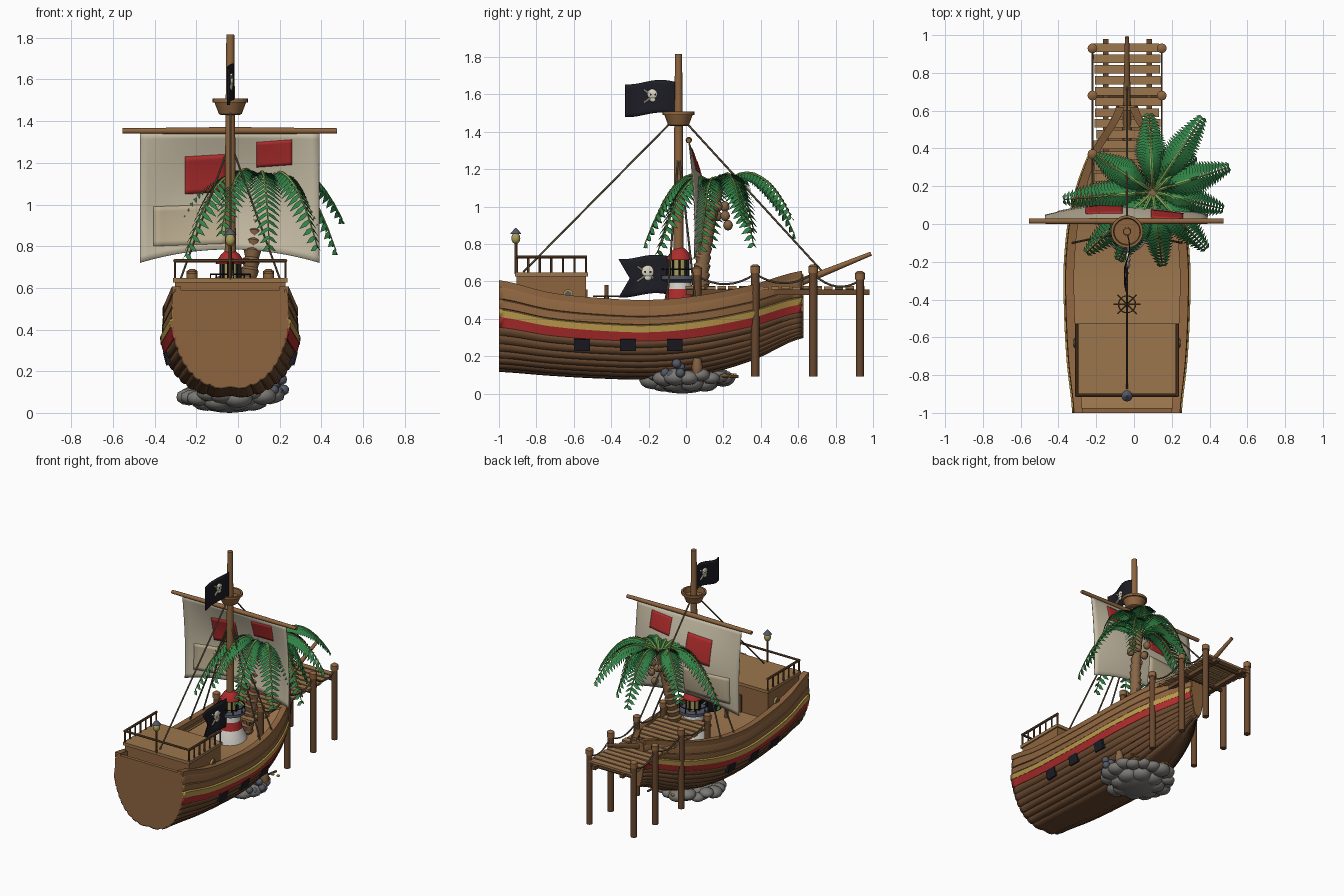
import bpy, bmesh, math, random
from mathutils import Vector as V

if "Cube" in bpy.data.objects:
    bpy.data.objects.remove(bpy.data.objects["Cube"])
random.seed(4)
CX = -0.037
MATS = {}
def mat(n, c):
    m = bpy.data.materials.new(n); m.diffuse_color = (*c, 1); MATS[n] = m
for n, c in dict(wood=(.27,.13,.05), dark=(.14,.065,.028), plank=(.33,.18,.075), red=(.42,.025,.025),
                 gold=(.48,.31,.07), black=(.012,.012,.018), sail=(.56,.5,.37), patch=(.5,.42,.28), bone=(.7,.66,.52),
                 leaf=(.03,.22,.06), rib=(.22,.42,.1), rock=(.2,.19,.175), slate=(.09,.1,.13),
                 rope=(.16,.12,.07), white=(.65,.63,.58), bark=(.24,.13,.06), glass=(.4,.33,.1)).items(): mat(n, c)

def mesh(name, verts, faces, ms, idx=None, smooth=True, thick=0):
    me = bpy.data.meshes.new(name); me.from_pydata([tuple(v) for v in verts], [], faces)
    for m in ([ms] if isinstance(ms, str) else ms): me.materials.append(MATS[m])
    if idx: me.polygons.foreach_set("material_index", idx)
    bm = bmesh.new(); bm.from_mesh(me)
    bmesh.ops.recalc_face_normals(bm, faces=bm.faces); bm.to_mesh(me); bm.free()
    o = bpy.data.objects.new(name, me); bpy.context.collection.objects.link(o)
    if smooth:
        bpy.ops.object.select_all(action='DESELECT'); o.select_set(True)
        bpy.context.view_layer.objects.active = o
        bpy.ops.object.shade_smooth_by_angle(angle=math.radians(40))
    if thick:
        s = o.modifiers.new("thickness", 'SOLIDIFY'); s.thickness = thick; s.offset = 0
    return o

def loft(name, rings, m, closed=True, cap=True, idx=None, thick=0):
    n = len(rings[0]); k = n if closed else n - 1
    f = [(r*n+i, r*n+(i+1) % n, (r+1)*n+(i+1) % n, (r+1)*n+i) for r in range(len(rings)-1) for i in range(k)]
    ids = [idx[i] for r in range(len(rings)-1) for i in range(k)] if idx else None
    if cap and closed: f += [tuple(range(n)), tuple(range((len(rings)-1)*n, len(rings)*n))]
    return mesh(name, [p for r in rings for p in r], f, m, ids, thick=thick)

def tube(name, pts, radii, m, n=12):
    pts = [V(p) for p in pts]; rings = []
    if not isinstance(radii, (list, tuple)): radii = [radii]*len(pts)
    for i, p in enumerate(pts):
        t = (pts[min(i+1, len(pts)-1)] - pts[max(i-1, 0)]).normalized()
        a = t.cross(V((1, 0, 0)) if abs(t.x) < .9 else V((0, 1, 0))).normalized(); b = t.cross(a)
        rings.append([p + radii[i]*(a*math.cos(2*math.pi*j/n) + b*math.sin(2*math.pi*j/n)) for j in range(n)])
    return loft(name, rings, m)

def lathe(name, x, y, prof, m, n=20):
    return loft(name, [[(x+r*math.cos(2*math.pi*j/n), y+r*math.sin(2*math.pi*j/n), z) for j in range(n)] for r, z in prof], m)

def box(name, c, s, m, rot=(0, 0, 0)):
    x, y, z = (v/2 for v in s)
    o = loft(name, [[(-x,-y,h), (x,-y,h), (x,y,h), (-x,y,h)] for h in (-z, z)], m)
    o.location = c; o.rotation_euler = rot
    return o

def ball(name, c, s, m, sub=3):
    bm = bmesh.new(); bmesh.ops.create_icosphere(bm, subdivisions=sub, radius=1)
    for v in bm.verts: v.co = V(c) + V((v.co.x*s[0], v.co.y*s[1], v.co.z*s[2]))
    me = bpy.data.meshes.new(name); bm.to_mesh(me); bm.free()
    me.materials.append(MATS[m]); me.shade_smooth()
    bpy.context.collection.objects.link(bpy.data.objects.new(name, me))

def sheet(name, f, m, nu=16, nv=12, thick=.005):
    return loft(name, [[f(i/nu, j/nv) for i in range(nu+1)] for j in range(nv+1)], m, False, thick=thick)

# Hull: stations along y, plank-scalloped section
def curve(tab, y):
    s = min(max((y+1)/.27, 0), 5.9999); i = int(s); t = s-i
    a, b, c, d = (tab[min(max(i+k, 0), 6)] for k in (-1, 0, 1, 2))
    return b + .5*t*(c-a + t*(2*a-5*b+4*c-d + t*(3*b-a-3*c+d)))
wid = lambda y: curve((.28,.31,.325,.325,.29,.2,.04), y)
top = lambda y: curve((.59,.525,.495,.485,.51,.565,.64), y)
bot = lambda y: curve((.13,.11,.095,.09,.115,.19,.31), y)
def hull(y, u, off=0):
    if y > 0 and .01 < u < .98: u -= .25*y*y*math.sin(math.pi*u)
    w = wid(y); x = w*(1-(1-u)**2.5)**.4 * (1-.07*max(0, u-.6)/.4)
    nx, nz = u**.5, -(1-u)**1.5
    return V((x+off*nx, y, bot(y)+u*(top(y)-bot(y))+off*nz))
prof = []
for k in range(7):
    for f in (0, .25, .6, .95): prof.append((.5*((k+f)/7)**1.5, .011*math.sin(math.pi*f)**.5 if f else 0, 0))
prof += [(.505,0,1), (.51,.014,1), (.61,.014,1), (.615,.004,2), (.625,.018,2), (.69,.018,2), (.7,0,3),
         (.72,.008,3), (.8,.008,3), (.815,0,3), (.83,.008,3), (.93,.008,3), (1,0,3)]
def section(y):
    half = [hull(y, u, o) for u, o, _ in prof]
    return [(CX-p.x, p.y, p.z) for p in half[:0:-1]] + [(CX+p.x, p.y, p.z) for p in half]
ids = [p[2] for p in prof[:-1]]; ids = ids[::-1] + ids
ys = [-1+1.62*i/48 for i in range(49)]
loft("hull", [section(y) for y in ys], ["dark", "red", "gold", "wood"], False, idx=ids, thick=.014)
for n, y0, y1 in (("transom", -1, -.975), ("bow_stem", .6, .628)):
    loft(n, [section(y0), [(x, y1, z) for x, _, z in section(y0)]], "wood")
loft("deck", [[(CX+s*wid(y)*.93, y, top(y)-.075) for s in (-1, 1)] for y in ys], "plank", False)
for s in (-1, 1):
    loft("gunwale", [[(CX+s*(hull(y, 1).x+a), y, top(y)+b) for a, b in ((-.025,-.02), (.02,-.02), (.02,.016), (-.025,.016))] for y in ys], "wood")
    for y in (-.555, -.31, -.06):
        p = hull(y, .42); box("gun_port", (CX+s*p.x, y, .265), (.05, .085, .065), "black", (0, s*.25, 0))

# Stern castle with rails, porthole, door, lantern
box("stern_castle", (CX, -.72, .52), (.53, .37, .22), "wood")
box("castle_roof", (CX, -.72, .637), (.55, .39, .022), "plank")
box("castle_door", (CX, -.532, .49), (.1, .012, .13), "dark")
for s in (-1, 1):
    x = CX+s*.265
    tube("side_rail", [(x, -.91, .73), (x, -.53, .73)], .009, "dark", 8)
    for i in range(7): tube("baluster", [(x, -.905+i*.0617, .64), (x, -.905+i*.0617, .73)], .006, "dark", 6)
    tube("porthole_rim", [(x-.008*s, -.63, .53), (x+.014*s, -.63, .53)], .027, "gold", 16)
    tube("porthole_glass", [(x, -.63, .53), (x+.017*s, -.63, .53)], .018, "slate", 16)
tube("stern_rail", [(CX-.27, -.905, .73), (CX+.27, -.905, .73)], .008, "dark", 8)
tube("lantern_pole", [(CX, -.91, .64), (CX, -.91, .81)], .008, "dark", 8)
ball("stern_lantern", (CX, -.91, .83), (.024, .024, .03), "glass")
lathe("lantern_cap", CX, -.91, [(.03, .853), (.022, .864), (.002, .886)], "slate", 12)

# Ship wheel
tube("wheel_post", [(CX, -.425, .4), (CX, -.425, .58)], [.016, .01], "dark", 10)
for i in range(4):
    d = V((math.cos(i*math.pi/4), math.sin(i*math.pi/4), 0))*.072
    tube("wheel_spoke", [V((CX, -.425, .52))-d, V((CX, -.425, .52))+d], .005, "dark", 6)
tube("wheel_rim", [(CX+.045*math.cos(i*math.pi/10), -.425+.045*math.sin(i*math.pi/10), .52) for i in range(21)], .004, "dark", 6)

# Lighthouse
LY = -.035
lathe("tower_base", CX, LY, [(.125, .38), (.11, .44), (.08, .5)], "white")
lathe("tower_red_band", CX, LY, [(.08, .5), (.07, .56)], "red")
lathe("tower_upper", CX, LY, [(.07, .56), (.062, .6)], "white")
lathe("gallery", CX, LY, [(.065, .595), (.1, .61), (.1, .63), (.06, .63)], "slate")
lathe("lamp_room", CX, LY, [(.045, .63), (.045, .72)], "glass")
lathe("tower_roof", CX, LY, [(.07, .715), (.068, .725), (.045, .76), (.02, .782)], "red")
ring = [(CX+.095*math.cos(i*math.pi/8), LY+.095*math.sin(i*math.pi/8)) for i in range(17)]
tube("gallery_rail", [(x, y, .665) for x, y in ring], .004, "black", 6)
for x, y in ring[:16:2]:
    tube("gallery_post", [(x, y, .63), (x, y, .665)], .004, "black", 6)
    tube("lamp_bar", [(CX+(x-CX)*.5, LY+(y-LY)*.5, .63), (CX+(x-CX)*.5, LY+(y-LY)*.5, .72)], .006, "black", 6)

# Mast, crow's nest, yard, bowsprit
tube("mast", [(CX, -.04, .42), (CX, -.04, 1.2), (CX, -.04, 1.815)], [.028, .025, .019], "wood", 16)
lathe("crows_nest", CX, -.04, [(.045, 1.43), (.055, 1.435), (.076, 1.49), (.086, 1.49), (.086, 1.508), (.072, 1.508), (.068, 1.47)], "wood")
tube("yard", [(-.555, .015, 1.353), (CX, .015, 1.355), (.475, .015, 1.353)], [.013, .017, .013], "wood")
tube("bowsprit", [(CX, .45, .53), (CX, .99, .748)], [.025, .011], "wood")

# Sail and patches share one billowing surface
def sail(x, z):
    s = (x+.04)/.43; b = .72+.065*(1-s*s); v = (1.345-z)/(1.345-b)
    return (x, .015+.02*v+.075*(1-.75*s*s)*math.sin(math.pi*.85*min(max(v, 0), 1)), z)
def sail_uv(u, v):
    x = -.47+.86*u; s = (x+.04)/.43
    return sail(x, 1.345+v*(.72+.065*(1-s*s)-1.345))
sheet("sail", sail_uv, "sail", 24, 20)
for n, x0, x1, z0, z1, m in (("red_patch_a", -.255, -.06, 1.05, 1.23, "red"), ("red_patch_b", .09, .26, 1.18, 1.3, "red"),
                             ("cloth_patch", -.405, -.05, .8, .99, "patch")):
    sheet(n, lambda u, v: sail(x0+(x1-x0)*u, z0+(z1-z0)*v+.012*u), m, 10, 8, .014)

# Flags with skull and crossed bones
def flag(name, y0, y1, z0, z1, cut, sc):
    fx = lambda u: CX+.014*math.sin(u*6.0)
    sheet(name, lambda u, v: (fx(u), y0+(y1-y0)*u+cut*u*(1-abs(2*v-1)), z0+(z1-z0)*v+.012*math.sin(u*5)), "black", 16, 8, .006)
    y, z, x = y0+(y1-y0)*.46, (z0+z1)/2+.012, fx(.46)
    ball("skull", (x, y, z+.012*sc), (.011, .031*sc, .028*sc), "bone")
    ball("jaw", (x, y, z-.018*sc), (.01, .018*sc, .014*sc), "bone", 2)
    for s in (-1, 1):
        tube("crossbone", [(x, y-.05*sc, z-.035*s*sc), (x, y+.05*sc, z+.035*s*sc)], .006, "bone", 8)
        ball("eye", (x, y+s*.012*sc, z+.01*sc), (.013, .008*sc, .008*sc), "black", 2)
flag("top_flag", -.05, -.325, 1.49, 1.665, 0, 1)
flag("tower_flag", -.07, -.36, .525, .73, .06, 1.15)

# Rigging
def rope(n, a, b, sag=0):
    a, b = V(a), V(b)
    tube(n, [a.lerp(b, i/8)-V((0, 0, sag*4*(i/8)*(1-i/8))) for i in range(9)], .0055, "rope", 6)
rope("back_stay", (CX, -.07, 1.46), (CX, -.87, .65))
rope("fore_stay", (CX, -.01, 1.46), (CX, .74, .64))
for s in (-1, 1):
    for y in (-.1, .05): rope("shroud", (CX, -.04, 1.3), (CX+s*.29, y, .5))

# Dock: planks, beams, posts, sagging hand ropes
for i in range(17):
    box("dock_plank", (CX+random.uniform(-.008, .008), .02+i*.057, .565), (.35+random.uniform(-.015, .015), .045, .016), "plank", (0, random.uniform(-.02, .02), 0))
for x in (-.15, .08): box("dock_beam", (x, .49, .542), (.03, .98, .028), "dark")
for x in (-.22, .147):
    st = [(.06, .44, .68), (.37, .09, .69), (.68, .09, .69), (.93, .09, .655)]
    for y, z0, z1 in st:
        tube("dock_post", [(x, y, z0), (x, y, z1-.04)], .022, "dark")
        lathe("post_cap", x, y, [(.026, z1-.045), (.026, z1-.01), (.012, z1)], "wood", 12)
    for a, b in zip(st, st[1:]): rope("dock_rope", (x, a[0], a[2]-.05), (x, b[0], b[2]-.05), .05)
for y in (.37, .68, .93): tube("cross_beam", [(-.22, y, .535), (.147, y, .535)], .013, "dark", 8)

# Palm: ringed trunk, coconuts, feathered fronds
base = V((.1, .17, 1.07)); pts = []; rad = []
for i in range(15):
    t = i/14; r = .05-.022*t
    p = V((.01, .07, .42)).lerp(base, t)+V((.012, -.025, 0))*math.sin(math.pi*t)
    pts += [p, p+V((.002, .003, .034))]; rad += [r*.85, r*1.08]
tube("palm_trunk", pts, rad, "bark", 12)
for i in range(8):
    a = i*.8; ball("coconut", base+V((.055*math.cos(a), .055*math.sin(a), -.07-.05*(i % 3))), (.026, .026, .029), "bark", 2)
def frond(tip):
    tip = V(tip); mid = (base+tip)/2; mid.z = base.z+.27-.2*max(0, .85-tip.z)
    B = lambda t: base*(1-t)**2+mid*2*t*(1-t)+tip*t*t
    vs, fs = [], []
    for k in range(22):
        t = .1+.9*k/21; p = B(t); T = (B(t+.01)-B(t-.01)).normalized()
        side = T.cross(V((0, 0, 1))).normalized(); up = side.cross(T)
        L = .105*math.sin(math.pi*(.14+.78*t))**.7
        for s in (-1, 1):
            d = (side*s*.9+T*.5-up*.32).normalized(); n = len(vs)
            vs += [p-T*.008, p+d*L*.5-T*.013-up*.004, p+d*L-up*L*.15, p+d*L*.5+T*.013+up*.004, p+T*.008]
            fs.append((n, n+1, n+2, n+3, n+4))
    mesh("palm_leaflets", vs, fs, "leaf", smooth=False)
    tube("palm_rib", [B(i/10) for i in range(11)], [.011-.0008*i for i in range(11)], "rib", 6)
for t in ((.08,.58,.85), (.36,.56,.95), (.5,.3,.93), (.47,.08,.78), (.38,-.13,.8), (.15,-.22,.8), (-.08,-.19,.87),
          (-.25,-.15,.76), (-.37,.13,.8), (-.2,.36,.88), (.32,.36,.8)): frond(t)

# Rocks, cannonballs, debris beneath the keel
ball("main_rock", (-.04, -.02, .065), (.17, .17, .065), "rock")
for i in range(18):
    a = i*math.pi/9; r = random.uniform(.045, .075); z = random.uniform(.07, .1)
    ball("rock", (-.035+.2*math.cos(a), .01+.19*math.sin(a), z), (r, r, r*.65), "rock", 2)
for i in range(8):
    a = i*math.pi/4+.3; ball("low_rock", (-.04+.12*math.cos(a), -.01+.12*math.sin(a), .055), (.07, .07, .045), "rock", 2)
for x, y, z in ((.19,-.08,.1), (.22,-.03,.11), (.18,-.03,.14), (.21,-.05,.16), (.17,-.11,.11)):
    ball("cannonball", (x, y, z), (.026, .026, .026), "slate", 2)
lathe("small_barrel", .18, .06, [(.02, .1), (.03, .14), (.02, .19)], "bark", 12)
tube("driftwood", [(.1, .1, .1), (.12, .28, .09)], .008, "bark", 8)
for i in range(8):
    x, y = random.uniform(-.1, .2), random.uniform(.18, .26)
    lathe("coin", x, y, [(.013, .1), (.013, .106)], "gold", 10)

for m in bpy.data.materials:
    if m.users and not m.is_grease_pencil:
        m.use_nodes = True
        m.node_tree.nodes["Principled BSDF"].inputs["Base Color"].default_value = m.diffuse_color
